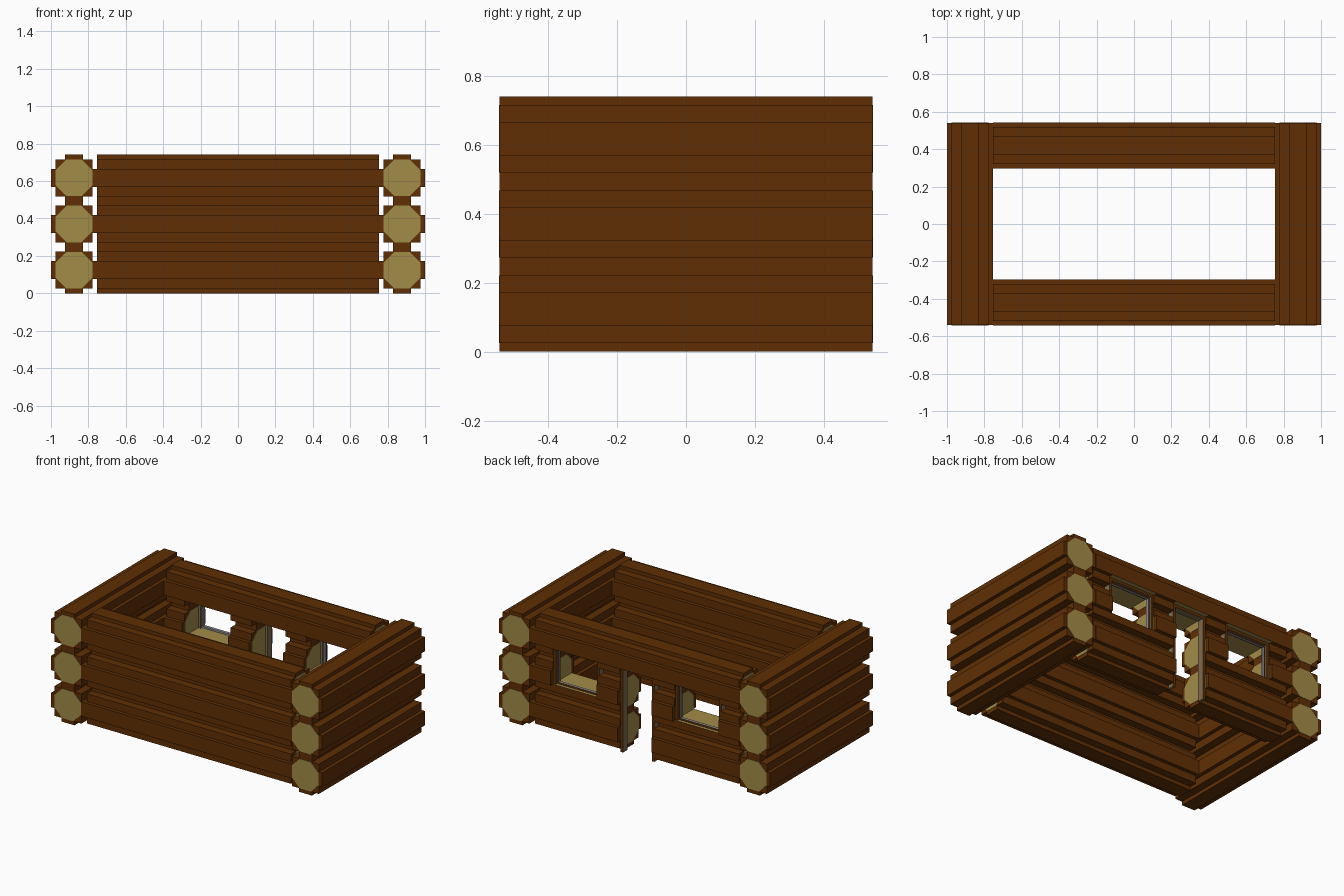
import bpy, bmesh, math
from mathutils import Matrix, Vector

if "Cube" in bpy.data.objects:
    bpy.data.objects.remove(bpy.data.objects["Cube"])

R = 0.1235               # log half height
XC, YC = 1 - R, 0.543 - R
DOOR = 0.125             # door half width
W0, W1 = 0.28, 0.62      # window span on each side
a, b, c = 0.048, 0.099, R
SILL = 3 * R - a         # openings cut the logs at their profile steps
HEAD = 5 * R - a


def material(name, rgb):
    m = bpy.data.materials.new(name)
    m.diffuse_color = (*rgb, 1)
    m.use_nodes = True
    m.node_tree.nodes["Principled BSDF"].inputs["Base Color"].default_value = m.diffuse_color
    return m


bark = material("bark_brown", (0.115, 0.028, 0.0015))
cut = material("cut_wood_tan", (0.365, 0.263, 0.066))
frame_mat = material("frame_taupe", (0.21, 0.145, 0.075))
grey = material("frame_grey", (0.28, 0.265, 0.28))


def finish(bm, name, mats):
    bmesh.ops.recalc_face_normals(bm, faces=bm.faces)
    me = bpy.data.meshes.new(name)
    bm.to_mesh(me)
    bm.free()
    for m in mats:
        me.materials.append(m)
    ob = bpy.data.objects.new(name, me)
    bpy.context.collection.objects.link(ob)
    return ob


# stepped round log profile, built from one quadrant
quad = [(c, -a), (c, a), (b, a), (b, b), (a, b)]
profile = []
for k in range(4):
    for u, v in quad:
        for _ in range(k):
            u, v = -v, u
        profile.append((u, v))
octagon = [(0.106 * math.cos(math.pi * (k + .5) / 4),
            0.106 * math.sin(math.pi * (k + .5) / 4)) for k in range(8)]
# what is left of a log above or below an opening
below = [(b, -a), (-b, -a), (-b, -b), (-a, -b), (-a, -c), (a, -c), (a, -b), (b, -b)]
above = [(c, -a), (c, a), (b, a), (b, b), (a, b), (a, c),
         (-a, c), (-a, b), (-b, b), (-b, a), (-c, a), (-c, -a)]


def prism(bm, pts, start, end, mat):
    lo = [bm.verts.new((start, u, v)) for u, v in pts]
    hi = [bm.verts.new((end, u, v)) for u, v in pts]
    n = len(pts)
    faces = [bm.faces.new(lo[::-1]), bm.faces.new(hi)]
    faces += [bm.faces.new((lo[i], lo[(i + 1) % n], hi[(i + 1) % n], hi[i])) for i in range(n)]
    for f in faces:
        f.material_index = mat
    return faces


def log(name, start, end, loc, along_y=False):
    """Stepped log along x (or y) with a thin tan octagon on each end."""
    bm = bmesh.new()
    prism(bm, profile, start, end, 0)
    prism(bm, octagon, end - 0.001, end + 0.002, 1)
    prism(bm, octagon, start - 0.002, start + 0.001, 1)
    mat = Matrix.Translation(loc)
    if along_y:
        mat = mat @ Matrix.Rotation(math.pi / 2, 4, 'Z')
    bmesh.ops.transform(bm, matrix=mat, verts=bm.verts)
    return finish(bm, name, [bark, cut])


def part_log(name, pts, start, end, level):
    """Log remnant at an opening: tan on the cut face, open hidden ends."""
    bm = bmesh.new()
    faces = prism(bm, pts, start, end, 0)
    for f in faces[2:]:
        if all(abs(v.co.z + a) < 1e-5 for v in f.verts) and \
                max(v.co.y for v in f.verts) - min(v.co.y for v in f.verts) > 0.15:
            f.material_index = 1
    bmesh.ops.recalc_face_normals(bm, faces=bm.faces)
    bmesh.ops.delete(bm, geom=faces[:2], context='FACES_ONLY')
    bmesh.ops.translate(bm, vec=(0, YC, R + level * 2 * R), verts=bm.verts)
    return finish(bm, name, [bark, cut])


def board(name, x, y, z, mat):
    """Box with bark coloured outer face."""
    bm = bmesh.new()
    bmesh.ops.create_cube(bm, size=1)
    for v in bm.verts:
        v.co = Vector(r[0] if t < 0 else r[1] for r, t in zip((x, y, z), v.co))
    bm.normal_update()
    for f in bm.faces:
        f.material_index = 1 if f.normal.y > 0.5 else 0
    return finish(bm, name, [mat, bark])


E = XC - R               # inner end of the long wall logs
for i in range(3):
    z = R + i * 2 * R
    # end walls and solid front wall
    for s, side in ((-1, "left"), (1, "right")):
        log(f"{side}_wall_log_{i}", -0.541, 0.541, (s * XC, 0, z), True)
    log(f"front_wall_log_{i}", -E, E, (0, -YC, z))
    # back wall, cut for the door and windows
    spans = [(DOOR, E)] if i == 0 else [(DOOR, W0), (W1, E)]
    for j, (p, q) in enumerate(spans):
        log(f"back_log_right_{i}_{j}", p, q, (0, YC, z))
        log(f"back_log_left_{i}_{j}", -q, -p, (0, YC, z))

# cut logs over the door, and over and under the windows
part_log("door_head_log", above, -DOOR, DOOR, 2)
for s, side in ((-1, "left"), (1, "right")):
    x0, x1 = sorted((s * W0, s * W1))
    part_log(side + "_window_head_log", above, x0, x1, 2)
    part_log(side + "_window_sill_log", below, x0, x1, 1)


def frame(name, x0, x1, z0, z1, sill):
    """Thin board frame near the outer wall face with a grey lining."""
    t, g = 0.018, 0.026
    yo, yi = (0.465, 0.512), (0.478, 0.498)
    board(name + "_post_a", (x0, x0 + t), yo, (z0, z1), frame_mat)
    board(name + "_post_b", (x1 - t, x1), yo, (z0, z1), frame_mat)
    board(name + "_lintel", (x0 + t, x1 - t), yo, (z1 - t, z1), frame_mat)
    if sill:
        board(name + "_lining_a", (x0 + t, x0 + g), yi, (z0, z1 - t), grey)
        board(name + "_lining_b", (x1 - g, x1 - t), yi, (z0, z1 - t), grey)
        board(name + "_lining_top", (x0 + g, x1 - g), yi, (z1 - g, z1 - t), grey)
        board(name + "_sill", (x0 + g, x1 - g), yi, (z0, z0 + 0.012), grey)


# door and window frames
frame("door_frame", -DOOR, DOOR, 0.0, HEAD, False)
frame("left_window_frame", -W1, -W0, SILL, HEAD, True)
frame("right_window_frame", W0, W1, SILL, HEAD, True)
